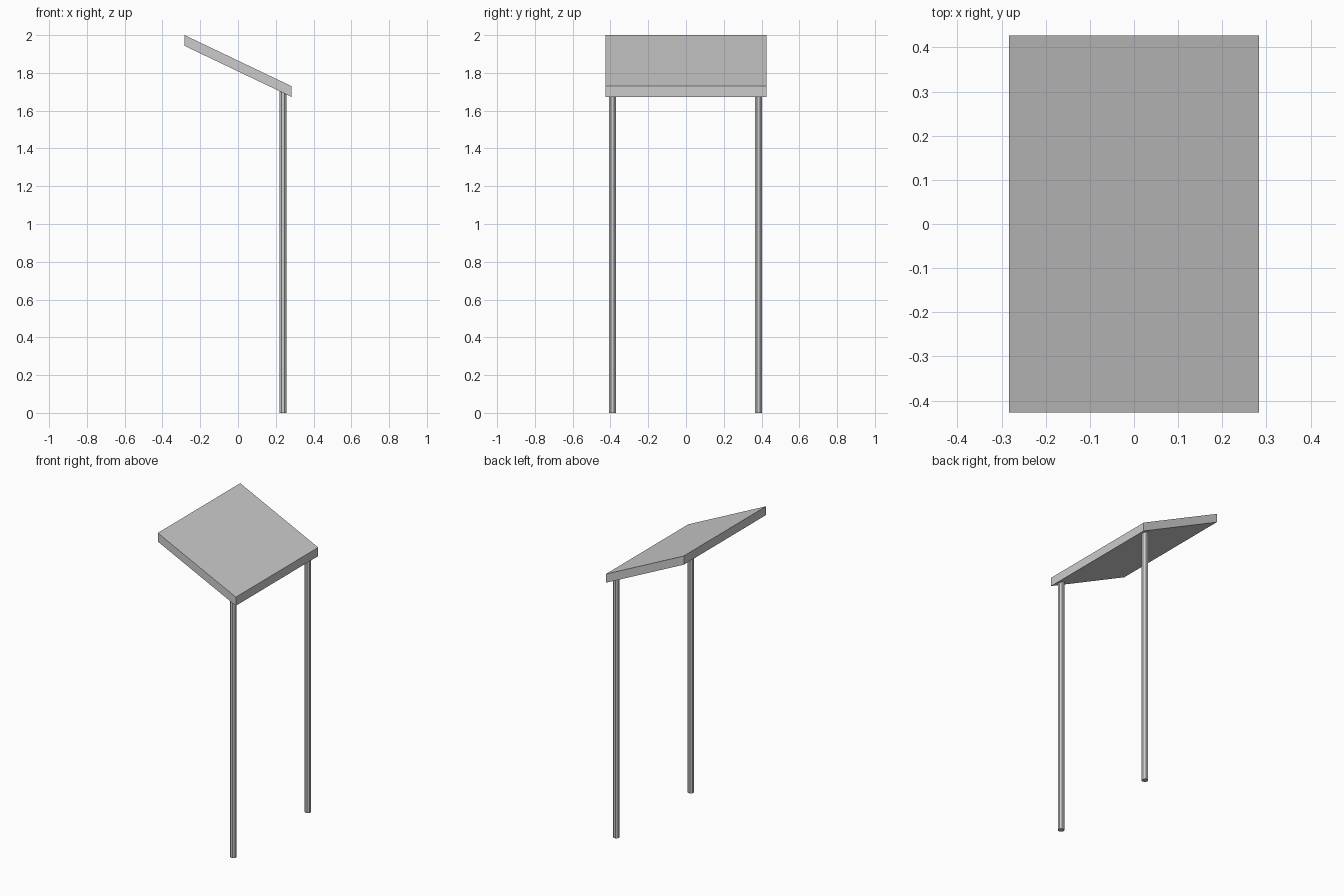
import bpy
import bmesh
import math

cube = bpy.data.objects.get("Cube")
if cube:
    bpy.data.objects.remove(cube, do_unlink=True)

grey = bpy.data.materials.new("light_grey")
grey.use_nodes = True
COLOUR = (0.6, 0.6, 0.6, 1)
grey.diffuse_color = COLOUR
grey.node_tree.nodes["Principled BSDF"].inputs["Base Color"].default_value = COLOUR


def prism(name, outline, direction):
    """Extrude a flat outline along a direction into a closed solid."""
    bm = bmesh.new()
    base = bm.faces.new([bm.verts.new(p) for p in outline])
    top = bmesh.ops.extrude_face_region(bm, geom=[base], use_keep_orig=True)
    moved = [v for v in top["geom"] if isinstance(v, bmesh.types.BMVert)]
    bmesh.ops.translate(bm, verts=moved, vec=direction)
    bmesh.ops.recalc_face_normals(bm, faces=bm.faces)
    mesh = bpy.data.meshes.new(name)
    bm.to_mesh(mesh)
    bm.free()
    mesh.materials.append(grey)
    obj = bpy.data.objects.new(name, mesh)
    bpy.context.collection.objects.link(obj)


# Sloping roof slab with upright edges
HALF_X, HALF_Y = 0.283, 0.427
HIGH, LOW, THICK = 2.0, 1.73, 0.057
prism("roof_slab",
      [(-HALF_X, -HALF_Y, HIGH), (HALF_X, -HALF_Y, LOW),
       (HALF_X, -HALF_Y, LOW - THICK), (-HALF_X, -HALF_Y, HIGH - THICK)],
      (0, 2 * HALF_Y, 0))

# Two octagonal posts under the low edge
POST_X, POST_WIDTH, POST_TOP = 0.238, 0.037, 1.71
radius = POST_WIDTH / 2 / math.cos(math.pi / 8)
for name, y in (("front_post", -0.389), ("back_post", 0.383)):
    ring = [(POST_X + radius * math.cos(a), y + radius * math.sin(a), 0)
            for a in (math.pi / 8 + i * math.pi / 4 for i in range(8))]
    prism(name, ring, (0, 0, POST_TOP))
